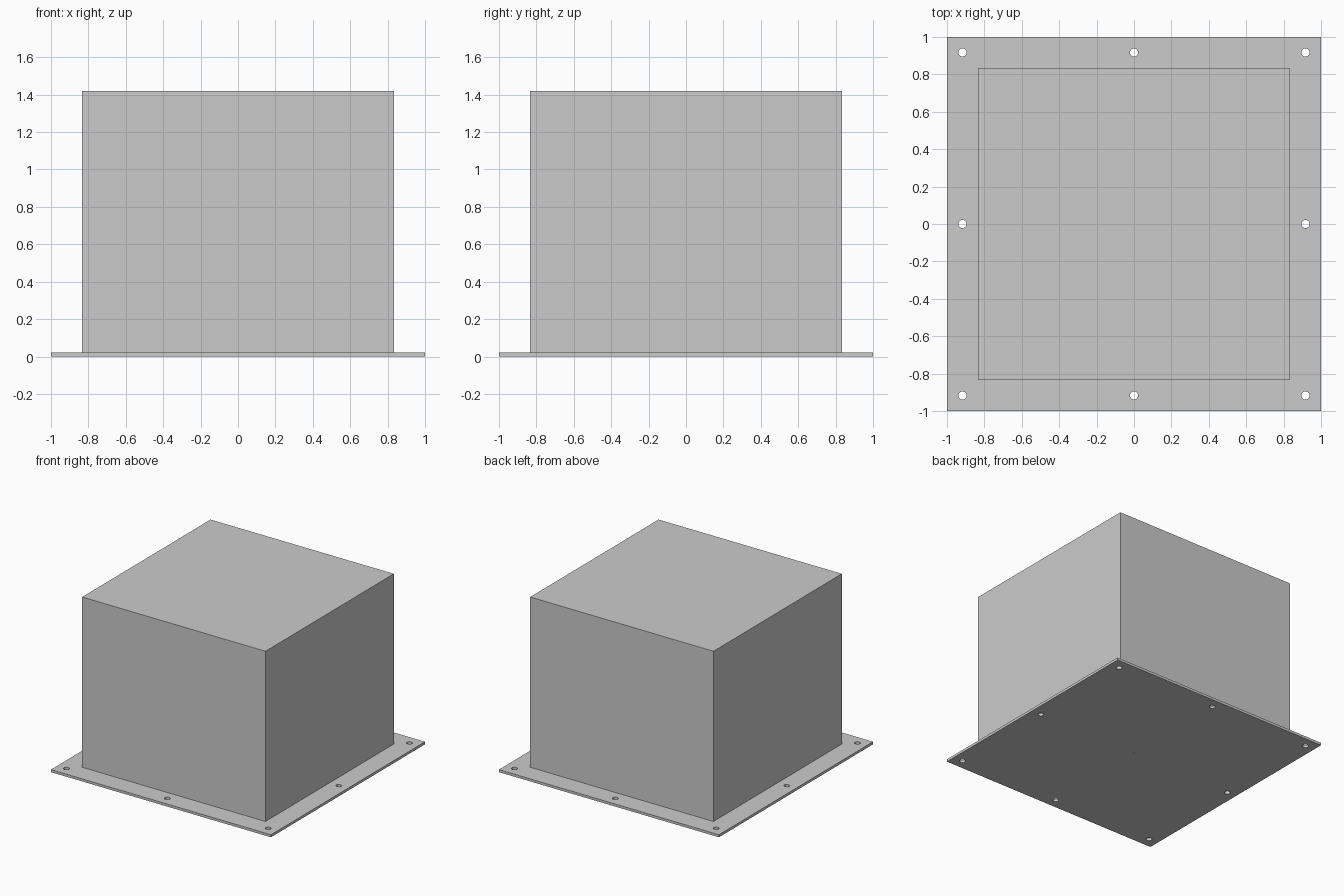
import bpy, bmesh
from mathutils import Matrix

if "Cube" in bpy.data.objects:
    bpy.data.objects.remove(bpy.data.objects["Cube"])

PLATE_T = 0.021   # base plate thickness
BOX_W = 1.666     # housing width and depth
TOP = 1.42        # overall height
HOLE = 0.917      # bolt hole offset from centre


def finish(name, bm):
    mesh = bpy.data.meshes.new(name)
    bm.to_mesh(mesh)
    bm.free()
    obj = bpy.data.objects.new(name, mesh)
    bpy.context.collection.objects.link(obj)
    return obj


def block(name, width, z0, z1):
    bm = bmesh.new()
    m = Matrix.Translation((0, 0, (z0 + z1) / 2)) @ Matrix.Diagonal((width, width, z1 - z0, 1))
    bmesh.ops.create_cube(bm, size=1, matrix=m)
    return finish(name, bm)


def add_drill(bm, x, y, radius, segments):
    bmesh.ops.create_cone(bm, cap_ends=True, segments=segments, radius1=radius, radius2=radius,
                          depth=0.2, matrix=Matrix.Translation((x, y, 0)))


# Flat mounting plate and the box housing standing on it
plate = block("base_plate", 2.0, 0, PLATE_T)
block("box_housing", BOX_W, PLATE_T, TOP)

# Eight bolt holes around the rim plus a tiny pilot hole under the centre
bm = bmesh.new()
for i in (-1, 0, 1):
    for j in (-1, 0, 1):
        if i or j:
            add_drill(bm, i * HOLE, j * HOLE, 0.022, 32)
add_drill(bm, 0, 0, 0.004, 12)
cutter = finish("hole_cutter", bm)
cutter.hide_render = True
cutter.hide_viewport = True
cutter.display_type = 'WIRE'

drill = plate.modifiers.new("bolt_holes", 'BOOLEAN')
drill.operation = 'DIFFERENCE'
drill.solver = 'EXACT'
drill.object = cutter
